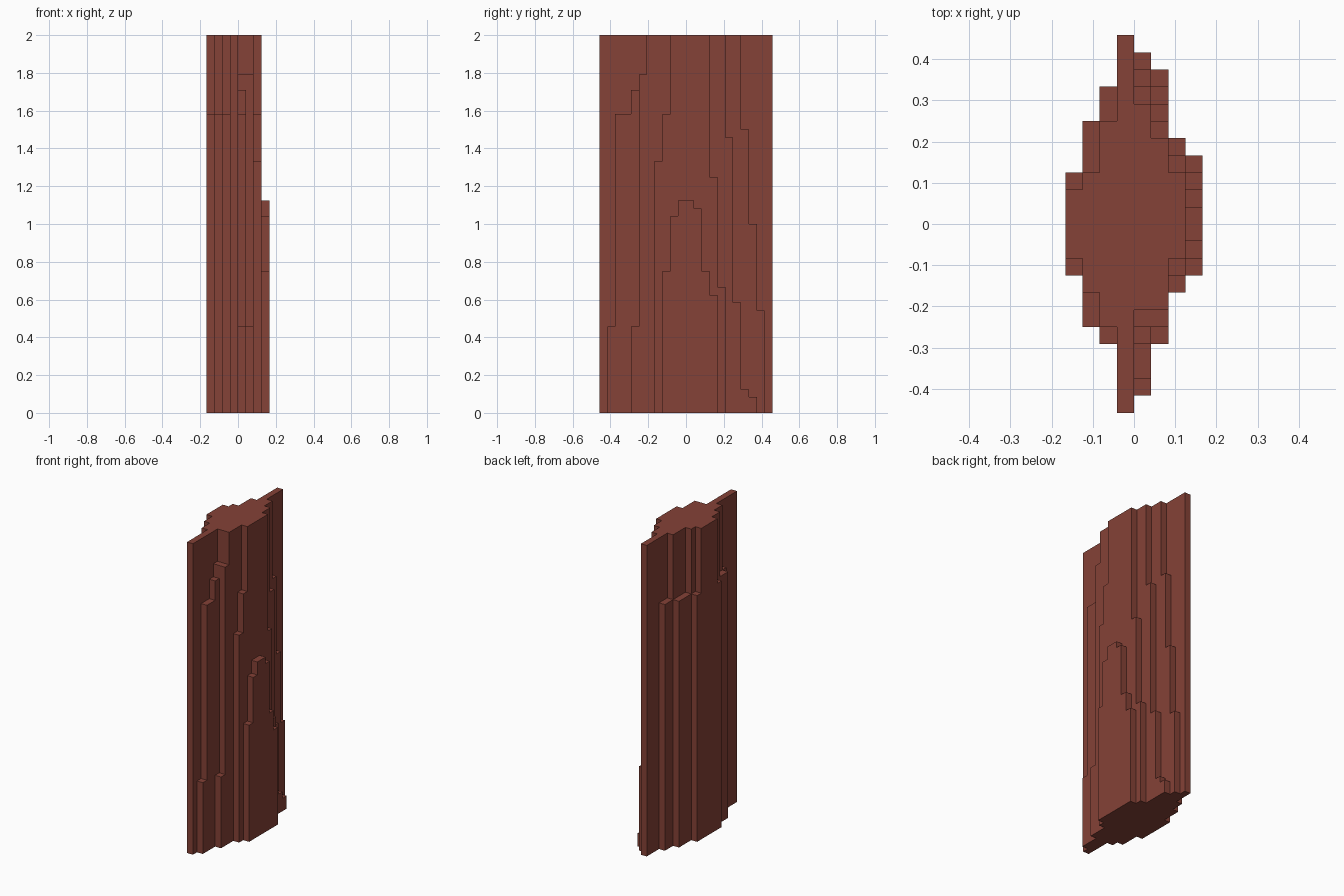
import bpy
import bmesh

cube = bpy.data.objects.get("Cube")
if cube:
    bpy.data.objects.remove(cube, do_unlink=True)

U = 1 / 24   # one block
TOP = 48     # full height in blocks

red = bpy.data.materials.new("brick red")
red.use_nodes = True
colour = (0.235, 0.054, 0.038, 1)
red.diffuse_color = colour
red.node_tree.nodes["Principled BSDF"].inputs["Base Color"].default_value = colour


def stair(steps):
    """Turn (y, upper z) steps, listed from the ground up, into a stepped edge."""
    points, z = [], 0
    for y, upper in steps:
        points += [(y, z), (y, upper)]
        z = upper
    return points


def slab(name, x, front, back):
    """Extrude a stepped profile one block thick, starting at block x."""
    outline = stair(front) + stair(back)[::-1]
    bm = bmesh.new()
    face = bm.faces.new([bm.verts.new((x * U, y * U, z * U)) for y, z in outline])
    result = bmesh.ops.extrude_face_region(bm, geom=[face])
    verts = [v for v in result["geom"] if isinstance(v, bmesh.types.BMVert)]
    bmesh.ops.translate(bm, verts=verts, vec=(U, 0, 0))
    bmesh.ops.recalc_face_normals(bm, faces=bm.faces)
    mesh = bpy.data.meshes.new(name)
    bm.to_mesh(mesh)
    bm.free()
    mesh.materials.append(red)
    obj = bpy.data.objects.new(name, mesh)
    bpy.context.collection.objects.link(obj)


# Right-hand slabs, each with a single ledge
LEDGE = 38
slab("right_outer_slab", -4, [(-3, LEDGE), (-2, TOP)], [(3, LEDGE), (2, TOP)])
slab("right_middle_slab", -3, [(-6, LEDGE), (-4, TOP)], [(6, LEDGE), (3, TOP)])
slab("right_inner_slab", -2, [(-7, LEDGE), (-6, TOP)], [(8, LEDGE), (6, TOP)])

# Full-width core
slab("core_slab", -1, [(-11, TOP)], [(11, TOP)])

# Left-hand slabs, stepping in as they rise
slab("left_inner_slab", 0,
     [(-10, 11), (-9, 38), (-7, 41), (-6, 43), (-5, TOP)],
     [(10, 13), (9, 24), (8, 36), (7, TOP)])
slab("left_second_slab", 1,
     [(-7, 11), (-6, 43), (-5, TOP)],
     [(9, 2), (8, 3), (7, 14), (6, 35), (5, TOP)])
slab("left_third_slab", 2,
     [(-4, 32), (-3, 38), (-2, TOP)],
     [(5, 16), (4, 30), (3, TOP)])
slab("left_outer_slab", 3,
     [(-3, 18), (-2, 25), (-1, 27)],
     [(4, 15), (3, 18), (2, 26), (1, 27)])
